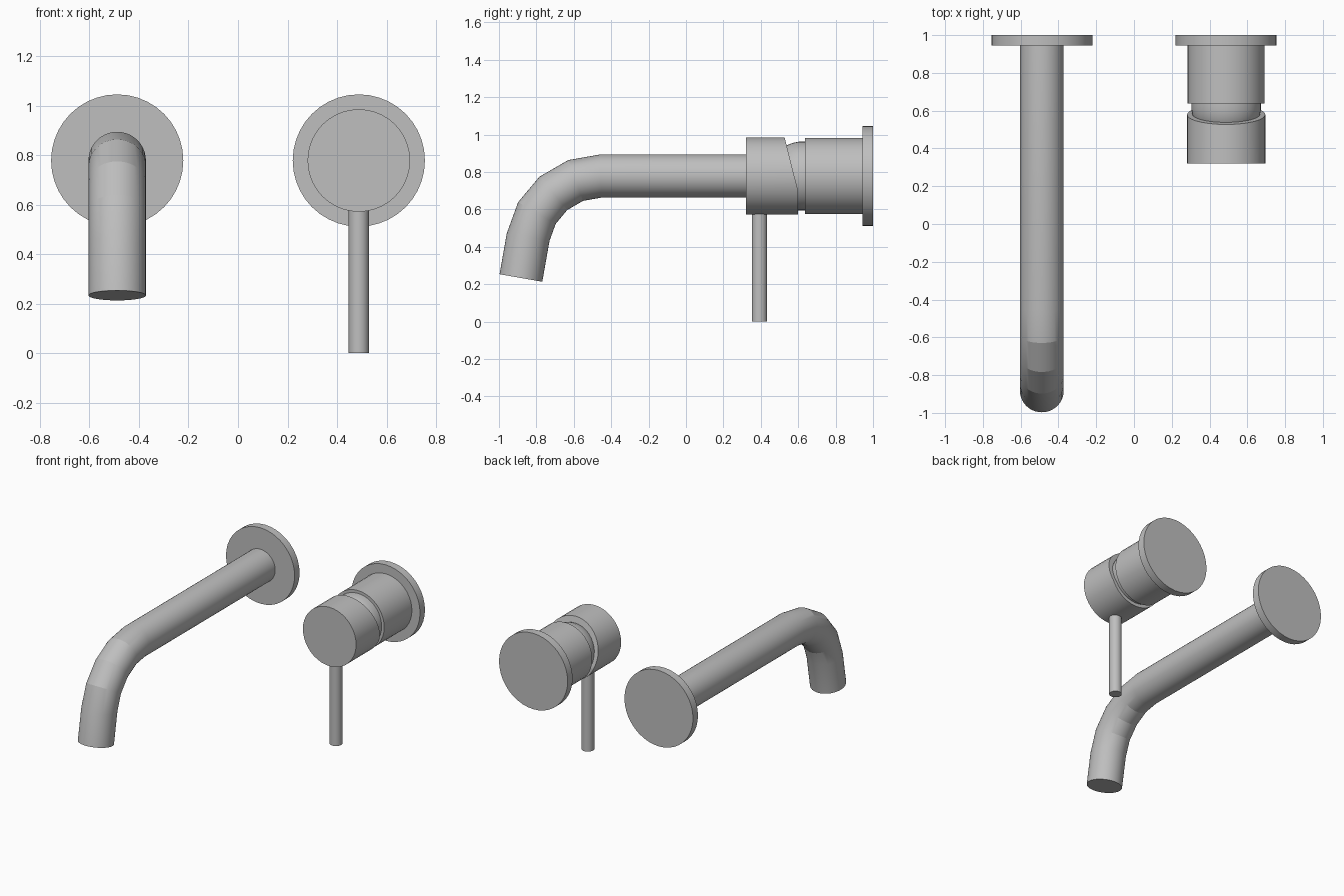
import bpy, bmesh, math
from mathutils import Vector, Matrix

if "Cube" in bpy.data.objects:
    bpy.data.objects.remove(bpy.data.objects["Cube"], do_unlink=True)

SIDES = 40
AXIS_X, AXIS_Z = 0.488, 0.778

metal = bpy.data.materials.new("brushed_grey")
metal.use_nodes = True
GREY = (0.52, 0.52, 0.52, 1)
metal.diffuse_color = GREY
metal.node_tree.nodes["Principled BSDF"].inputs["Base Color"].default_value = GREY


def finish(name, bm):
    bmesh.ops.recalc_face_normals(bm, faces=bm.faces)
    mesh = bpy.data.meshes.new(name)
    bm.to_mesh(mesh)
    bm.free()
    mesh.materials.append(metal)
    ob = bpy.data.objects.new(name, mesh)
    bpy.context.collection.objects.link(ob)
    bpy.ops.object.select_all(action="DESELECT")
    ob.select_set(True)
    bpy.context.view_layer.objects.active = ob
    bpy.ops.object.shade_smooth_by_angle(angle=math.radians(15))
    return ob


def loft(rings):
    """Skin rings given as (centre, direction, radius), with capped ends."""
    bm = bmesh.new()
    loops = []
    for centre, direction, radius in rings:
        d = Vector(direction).normalized()
        side = Vector((1, 0, 0))
        up = side.cross(d)
        loops.append([bm.verts.new(Vector(centre) + radius * (
            math.cos(a) * side + math.sin(a) * up))
            for a in (math.tau * i / SIDES for i in range(SIDES))])
    for a, b in zip(loops, loops[1:]):
        for i in range(SIDES):
            j = (i + 1) % SIDES
            bm.faces.new((a[i], a[j], b[j], b[i]))
    bm.faces.new(loops[0])
    bm.faces.new(loops[-1])
    return bm


def turned(x, profile):
    """Turned part along y from (y, radius) pairs."""
    return loft([((x, y, AXIS_Z), (0, 1, 0), r) for y, r in profile])


# Wall plates
for label, x in (("spout", -AXIS_X), ("handle", AXIS_X)):
    finish(label + "_wall_plate", turned(x, [(0.945, 0.267), (1.0, 0.267)]))

# Spout: straight pipe, bend in four steps, short straight outlet
BEND_Y, BEND_R, TURN, STEPS = -0.455, 0.395, math.radians(80), 4
path = [((-AXIS_X, 0.95, AXIS_Z), (0, -1, 0), 0.116)]
for i in range(STEPS + 1):
    a = TURN * i / STEPS
    path.append(((-AXIS_X, BEND_Y - BEND_R * math.sin(a),
                  AXIS_Z - BEND_R * (1 - math.cos(a))),
                 (0, -math.cos(a), -math.sin(a)), 0.116))
end, direction, radius = path[-1]
path.append((Vector(end) + 0.222 * Vector(direction), direction, radius))
finish("spout", loft(path))

# Valve body and the domed neck in front of it
finish("valve_body", turned(AXIS_X, [(0.637, 0.204), (0.95, 0.204)]))
finish("valve_neck", turned(AXIS_X, [(0.5, 0.14), (0.54, 0.165), (0.57, 0.177),
                                     (0.605, 0.184), (0.64, 0.184)]))

# Handle cap with its back sliced at a slant
cap = turned(AXIS_X, [(0.32, 0.207), (0.6, 0.207)])
cut = bmesh.ops.bisect_plane(
    cap, geom=cap.verts[:] + cap.edges[:] + cap.faces[:],
    plane_co=(AXIS_X, 0.527, 0.985), plane_no=(0, 0.29, 0.073), clear_outer=True)
bmesh.ops.holes_fill(cap, edges=[e for e in cap.edges if e.is_boundary], sides=0)
finish("handle_cap", cap)

# Lever hanging below the cap
finish("lever", loft([((AXIS_X, 0.393, 0), (0, 0, 1), 0.041),
                      ((AXIS_X, 0.393, 0.62), (0, 0, 1), 0.041)]))
